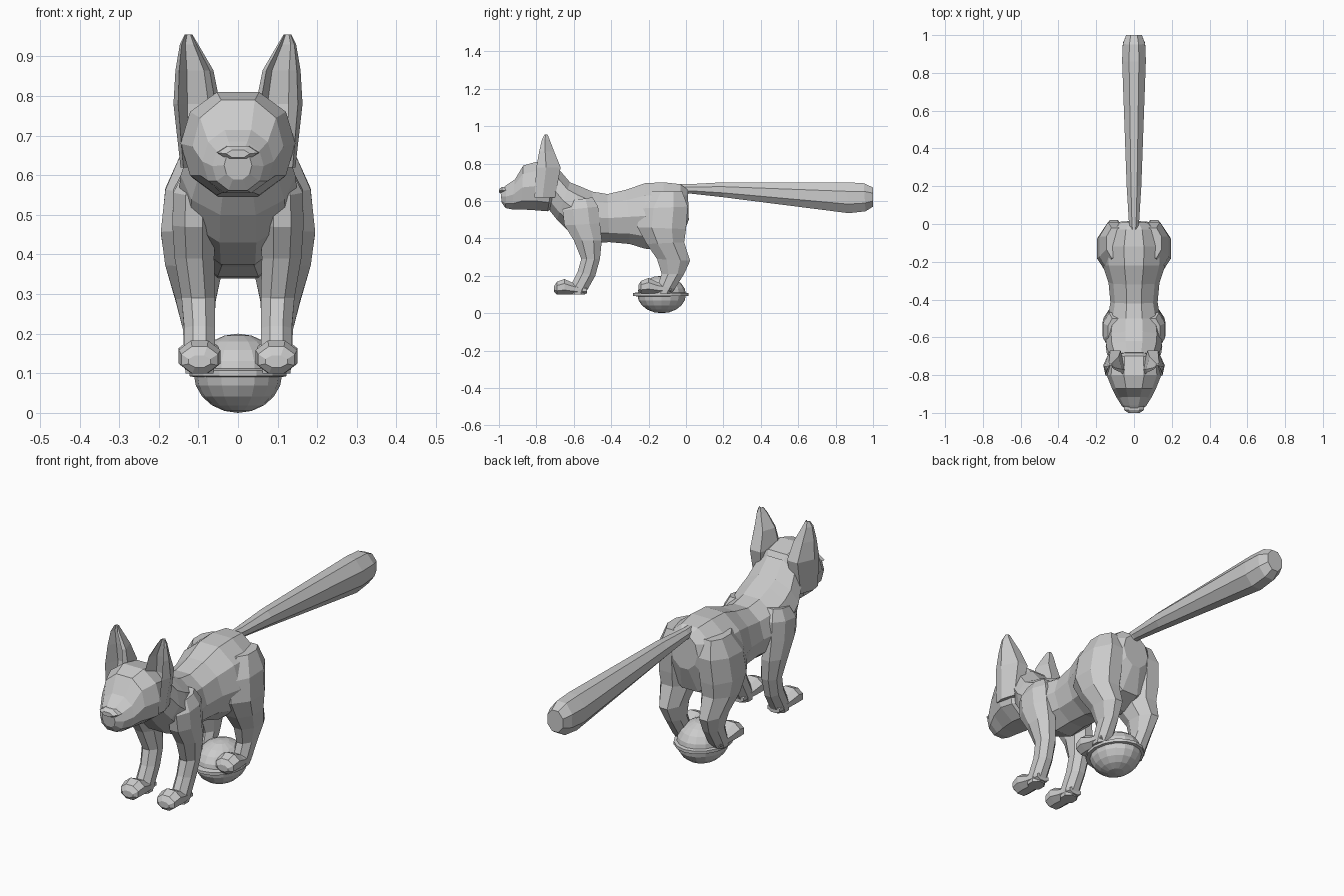
import bpy, bmesh, math

grey = bpy.data.materials.new("plain grey")
grey.diffuse_color = (0.6, 0.6, 0.6, 1)


def finish(name, bm, mirror=False):
    bmesh.ops.recalc_face_normals(bm, faces=bm.faces)
    me = bpy.data.meshes.new(name)
    bm.to_mesh(me)
    bm.free()
    me.materials.append(grey)
    ob = bpy.data.objects.new(name, me)
    bpy.context.collection.objects.link(ob)
    if mirror:
        ob.modifiers.new("other side", 'MIRROR')
    return ob


def skin(name, rings, mirror=False):
    """Join rings of points into a closed, flat-faced tube."""
    bm = bmesh.new()
    vs = [[bm.verts.new(p) for p in r] for r in rings]
    n = len(vs[0])
    for a, b in zip(vs, vs[1:]):
        for i in range(n):
            j = (i + 1) % n
            bm.faces.new((a[i], a[j], b[j], b[i]))
    bm.faces.new(vs[0])
    bm.faces.new(vs[-1])
    return finish(name, bm, mirror)


def loft(name, secs, n=10, mirror=False, square=1.0, dy=0, dz=0):
    """Each section: (y1, z1) to (y2, z2) across the side view, half width, x centre."""
    rings = []
    for s in secs:
        y1, z1, y2, z2, w = s[:5]
        xc = s[5] if len(s) > 5 else 0
        ring = []
        for i in range(n):
            t = 2 * math.pi * (i + 0.5) / n
            c, k = math.cos(t) / math.cos(math.pi / n), math.sin(t)
            k = math.copysign(abs(k) ** square, k)
            ring.append((xc + w * k,
                         (y1 + y2) / 2 + (y1 - y2) / 2 * c + dy,
                         (z1 + z2) / 2 + (z1 - z2) / 2 * c + dz))
        rings.append(ring)
    return skin(name, rings, mirror)


# torso and neck, rump to head
loft("torso", [
    (.01, .66, .015, .50, .07), (-.03, .69, -.03, .38, .14), (-.12, .70, -.12, .34, .17),
    (-.22, .695, -.22, .345, .165), (-.32, .66, -.30, .37, .135), (-.42, .637, -.41, .38, .125),
    (-.50, .65, -.50, .375, .14), (-.57, .68, -.62, .43, .15), (-.62, .70, -.69, .50, .145),
    (-.68, .77, -.73, .55, .125)], 10)

# head, skull to muzzle
loft("head", [
    (-.655, .72, -.69, .58, .08), (-.70, .79, -.74, .545, .135), (-.80, .81, -.80, .55, .145),
    (-.87, .79, -.88, .555, .115), (-.915, .715, -.93, .555, .09),
    (-.96, .685, -.965, .562, .065), (-.993, .66, -.985, .59, .035)], 10, square=0.85)
loft("nose", [(-.95, .675, -.95, .64, .055), (-.985, .674, -.985, .64, .052),
              (-1.0, .664, -1.0, .645, .03)], 6)

# ears, hollow at the front
rings = []
for z, xi, xo, yf, yb in [(.62, .075, .145, -.81, -.70), (.78, .045, .163, -.80, -.67),
                          (.865, .062, .158, -.785, -.705), (.93, .10, .147, -.77, -.73),
                          (.955, .115, .135, -.757, -.74)]:
    w, d = xo - xi, yb - yf
    rings.append([(xi, yf + .2 * d, z), (xi + .22 * w, yb, z), (xo - .3 * w, yb, z),
                  (xo, yf + .4 * d, z), (xo - .1 * w, yf, z), (xo - .3 * w, yf + .5 * d, z),
                  (xi + .25 * w, yf + .55 * d, z), (xi + .1 * w, yf, z)])
skin("ear", rings, True)

# tail, widening to a blunt end
loft("tail", [(-.04, .69, -.04, .63, .02), (.02, .69, .02, .64, .03), (.20, .70, .20, .62, .042),
              (.86, .70, .87, .535, .068), (.95, .695, .96, .545, .064),
              (1.0, .672, 1.0, .57, .045)], 8)

# legs, top to ankle
loft("front_leg", [
    (-.63, .60, -.50, .62, .04, .10), (-.66, .55, -.47, .57, .058, .11),
    (-.65, .47, -.46, .48, .058, .112), (-.60, .39, -.45, .39, .054, .11),
    (-.56, .29, -.46, .29, .046, .10), (-.58, .22, -.485, .20, .042, .097),
    (-.62, .14, -.53, .12, .042, .097), (-.62, .10, -.54, .10, .038, .097)], 8, True)
loft("hind_leg", [
    (-.18, .65, -.02, .65, .05, .10), (-.25, .56, .01, .57, .085, .105),
    (-.26, .46, .0, .45, .092, .11), (-.21, .37, -.01, .38, .08, .11),
    (-.155, .29, .022, .28, .055, .107), (-.13, .21, -.01, .21, .042, .10),
    (-.15, .15, -.06, .13, .042, .097), (-.16, .105, -.08, .105, .038, .097)], 8, True)

# paws
for name, dy, dz in (("front_paw", 0, 0), ("hind_paw", .45, .005)):
    loft(name, [(-.53, .14, -.53, .105, .035, .097), (-.60, .16, -.60, .10, .046, .097),
                (-.65, .183, -.65, .10, .057, .097), (-.69, .168, -.69, .10, .05, .097),
                (-.705, .145, -.705, .115, .03, .097)], 8, True, dy=dy, dz=dz)

# ball under the hind paws, with a flat band round it
bm = bmesh.new()
bmesh.ops.create_uvsphere(bm, u_segments=16, v_segments=10, radius=1)
bmesh.ops.scale(bm, vec=(.112, .13, .1), verts=bm.verts)
bmesh.ops.translate(bm, vec=(0, -.13, .1), verts=bm.verts)
finish("ball", bm)
band = [(.108, .126, .09), (.123, .148, .093), (.123, .148, .107), (.108, .126, .112)]
skin("ball_band", [[(a * math.cos(t), -.135 + b * math.sin(t), z)
                    for t in (2 * math.pi * i / 16 for i in range(16))] for a, b, z in band])
